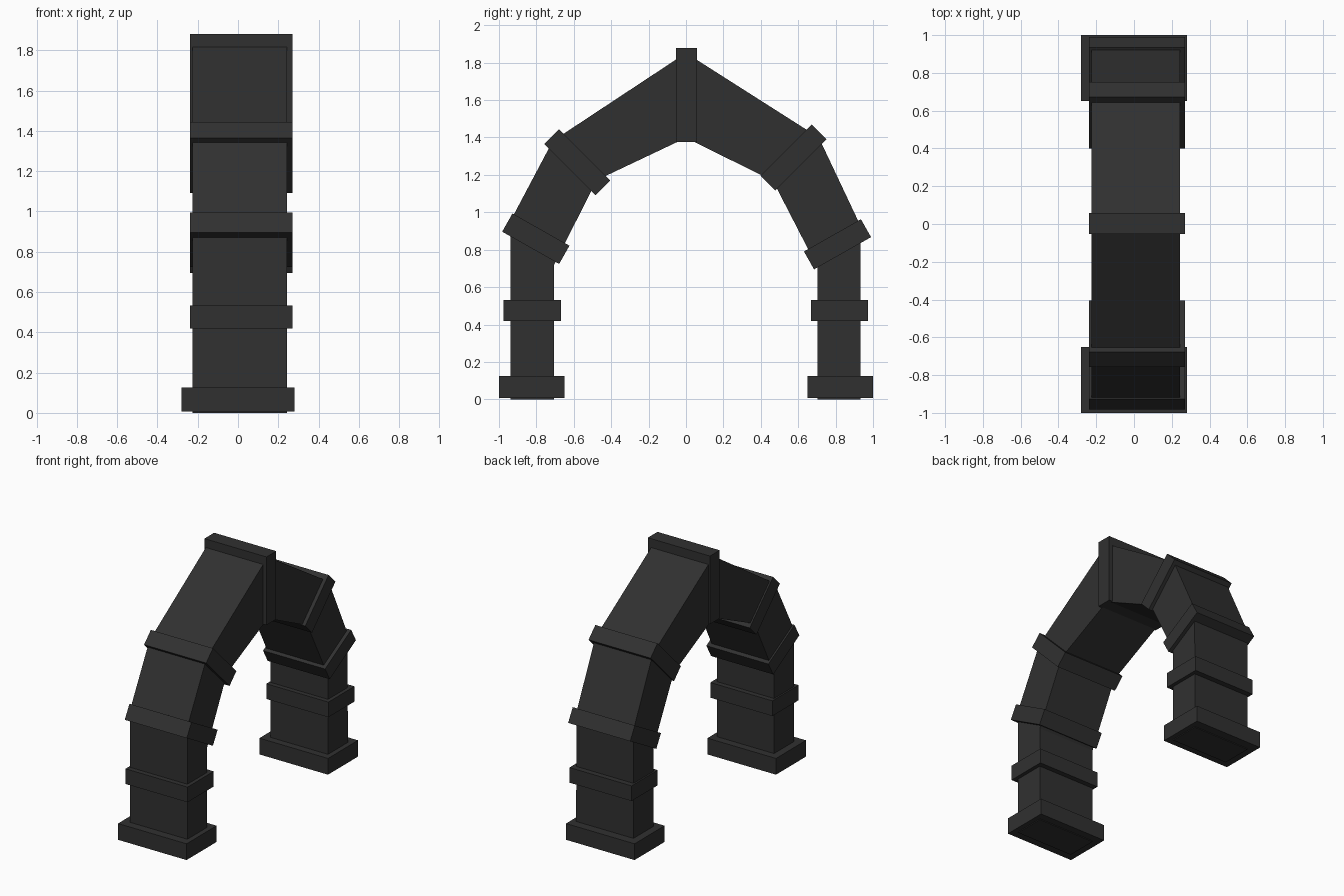
import bpy, bmesh, math
from mathutils import Matrix

if "Cube" in bpy.data.objects:
    bpy.data.objects.remove(bpy.data.objects["Cube"])

stone = bpy.data.materials.new("dark stone")
stone.diffuse_color = (0.03, 0.03, 0.03, 1)
stone.use_nodes = True
stone.node_tree.nodes["Principled BSDF"].inputs["Base Color"].default_value = stone.diffuse_color


def finish(name, bm):
    bmesh.ops.recalc_face_normals(bm, faces=bm.faces)
    me = bpy.data.meshes.new(name)
    bm.to_mesh(me)
    bm.free()
    me.materials.append(stone)
    ob = bpy.data.objects.new(name, me)
    bpy.context.collection.objects.link(ob)
    return ob


def block(name, x0, x1, y, z, length, thick, angle=0):
    """Box spanning x0..x1, centred on (y, z), tilted about the x axis."""
    bm = bmesh.new()
    m = (Matrix.Translation(((x0 + x1) / 2, y, z))
         @ Matrix.Rotation(math.radians(angle), 4, 'X')
         @ Matrix.Diagonal((x1 - x0, length, thick, 1)))
    bmesh.ops.create_cube(bm, size=1, matrix=m)
    finish(name, bm)


def arch(name, outer, inner, x0, x1):
    """Strip of quads between the outer and inner outlines, extruded along x."""
    bm = bmesh.new()
    rows = [(bm.verts.new((x0, *o)), bm.verts.new((x0, *i)))
            for o, i in zip(outer, inner)]
    faces = [bm.faces.new((a[0], b[0], b[1], a[1]))
             for a, b in zip(rows, rows[1:])]
    new = bmesh.ops.extrude_face_region(bm, geom=faces)['geom']
    bmesh.ops.translate(bm, vec=(x1 - x0, 0, 0),
                        verts=[v for v in new if isinstance(v, bmesh.types.BMVert)])
    finish(name, bm)


# arch body, from the left foot over the apex to the right foot
outer = [(-0.938, 0), (-0.937, 0.957), (-0.712, 1.382), (0, 1.852),
         (0.71, 1.40), (0.932, 0.93), (0.934, 0)]
inner = [(-0.706, 0), (-0.707, 0.717), (-0.477, 1.172), (0, 1.398),
         (0.465, 1.168), (0.703, 0.706), (0.703, 0)]
arch("arch_body", outer, inner, -0.225, 0.243)

# plinths under both legs
for side, s in (("left", -1), ("right", 1)):
    block("plinth_" + side, -0.28, 0.28, s * 0.825, 0.066, 0.35, 0.12)

# raised bands: name, y, z, length, thickness, tilt
BX = (-0.237, 0.27)
for name, *p in (
        ("leg_band_left", -0.822, 0.476, 0.305, 0.112, 0),
        ("leg_band_right", 0.821, 0.476, 0.305, 0.112, 0),
        ("shoulder_band_left", -0.803, 0.859, 0.35, 0.112, -29.5),
        ("shoulder_band_right", 0.810, 0.829, 0.35, 0.11, 29.5),
        ("upper_band_left", -0.581, 1.268, 0.386, 0.112, -45),
        ("upper_band_right", 0.575, 1.293, 0.386, 0.112, 45),
        ("keystone", 0.003, 1.628, 0.113, 0.503, 0)):
    block(name, *BX, *p)
